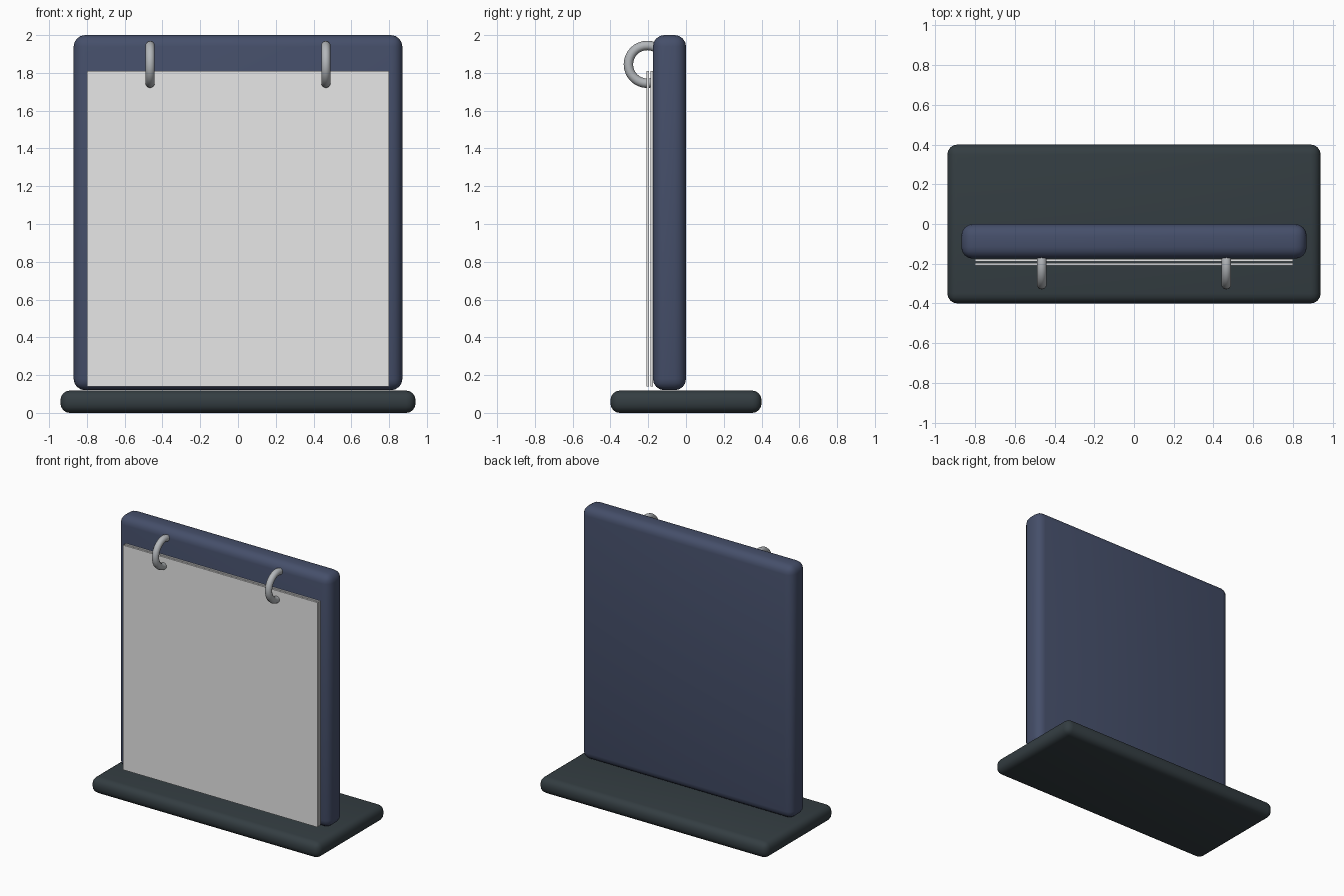
import bpy
import math

cube = bpy.data.objects.get("Cube")
if cube:
    bpy.data.objects.remove(cube, do_unlink=True)


def material(name, rgb, metallic=0.0):
    mat = bpy.data.materials.new(name)
    mat.use_nodes = True
    mat.diffuse_color = (*rgb, 1)
    bsdf = mat.node_tree.nodes["Principled BSDF"]
    bsdf.inputs["Base Color"].default_value = (*rgb, 1)
    bsdf.inputs["Metallic"].default_value = metallic
    return mat


navy = material("navy_blue", (0.06, 0.078, 0.144))
slate = material("dark_slate", (0.034, 0.047, 0.054))
paper = material("paper_white", (0.8, 0.8, 0.8))
steel = material("steel_grey", (0.45, 0.47, 0.49))


def box(name, low, high, mat, bevel=0.0):
    """Axis-aligned box between two corners, optionally with rounded edges."""
    centre = [(a + b) / 2 for a, b in zip(low, high)]
    bpy.ops.mesh.primitive_cube_add(size=1, location=centre)
    obj = bpy.context.object
    obj.name = name
    obj.scale = [b - a for a, b in zip(low, high)]
    bpy.ops.object.transform_apply(location=False, rotation=False, scale=True)
    obj.data.materials.append(mat)
    if bevel:
        mod = obj.modifiers.new("rounded_edges", "BEVEL")
        mod.width = bevel
        mod.segments = 4
        bpy.ops.object.modifier_apply(modifier=mod.name)
        bpy.ops.object.shade_smooth_by_angle(angle=math.radians(30))
    return obj


# Foot and upright board
box("base", (-0.94, -0.4, 0), (0.94, 0.4, 0.118), slate, 0.05)
box("back_board", (-0.87, -0.175, 0.12), (0.87, 0, 2), navy, 0.06)

# Two thin sheets hanging in front of the board
for name, front in (("front_page", -0.21), ("rear_page", -0.189)):
    box(name, (-0.8, front, 0.14), (0.8, front + 0.013, 1.81), paper)

# Binder rings passing through the pages into the board
for name, x in (("right_ring", -0.465), ("left_ring", 0.465)):
    bpy.ops.mesh.primitive_torus_add(
        major_radius=0.1, minor_radius=0.025, major_segments=32, minor_segments=10,
        location=(x, -0.205, 1.845), rotation=(0, math.pi / 2, 0))
    ring = bpy.context.object
    ring.name = name
    ring.data.materials.append(steel)
    bpy.ops.object.shade_smooth_by_angle(angle=math.radians(40))
